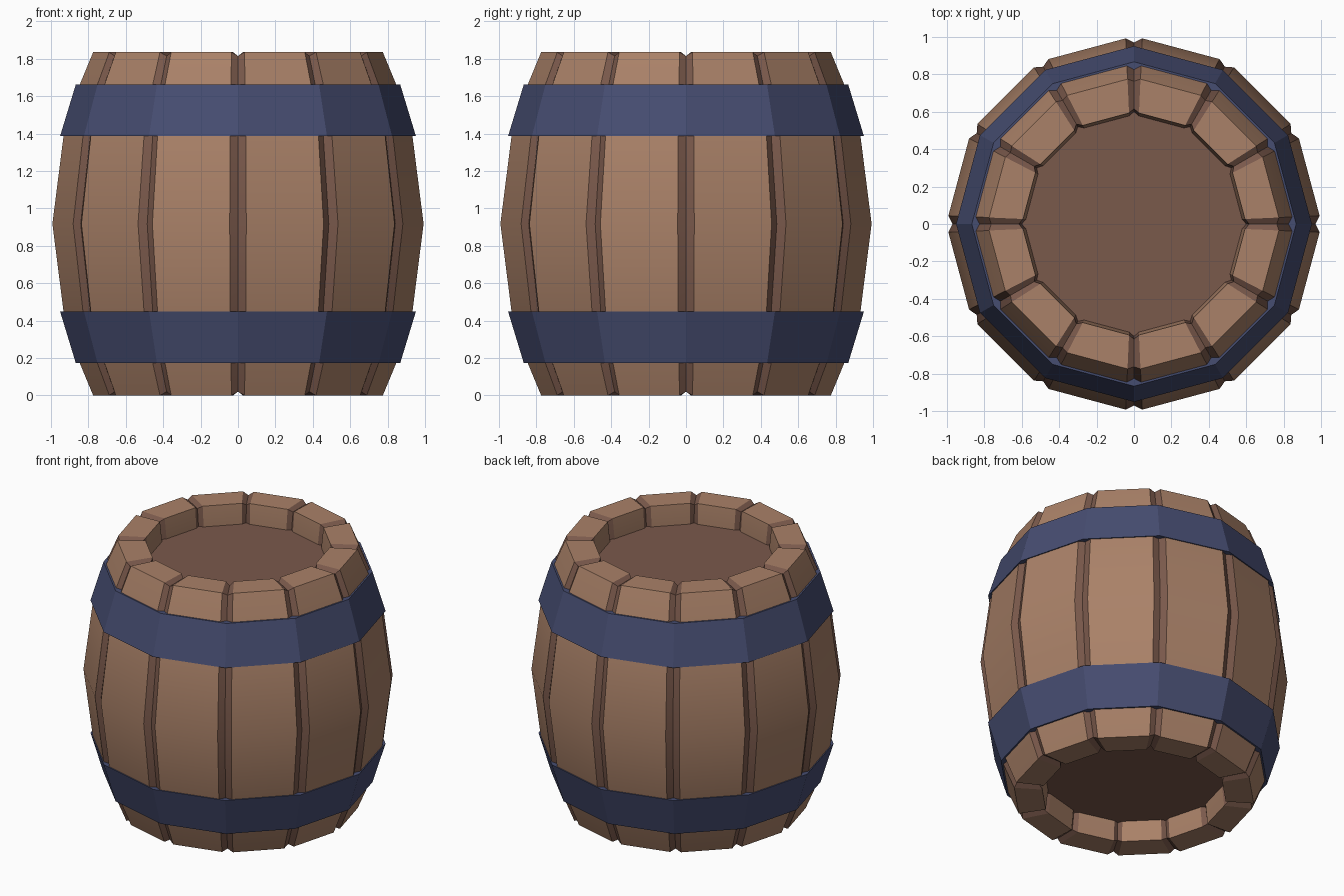
import bpy, bmesh, math
from mathutils import Matrix

if "Cube" in bpy.data.objects:
    bpy.data.objects.remove(bpy.data.objects["Cube"])

N = 12                       # staves around the barrel
STEP = 2 * math.pi / N
T = math.tan(STEP / 2)
H = 1.835

def material(name, rgb):
    m = bpy.data.materials.new(name)
    m.diffuse_color = (*rgb, 1)
    m.use_nodes = True
    m.node_tree.nodes["Principled BSDF"].inputs["Base Color"].default_value = m.diffuse_color
    return m

wood = material("stave wood", (0.40, 0.22, 0.138))
dark = material("dark wood", (0.195, 0.10, 0.071))
iron = material("blue iron", (0.062, 0.074, 0.165))

def finish(name, bm, mats, smooth=None):
    bmesh.ops.recalc_face_normals(bm, faces=bm.faces[:])
    me = bpy.data.meshes.new(name)
    bm.to_mesh(me)
    bm.free()
    ob = bpy.data.objects.new(name, me)
    bpy.context.collection.objects.link(ob)
    for m in mats:
        me.materials.append(m)
    if smooth:
        bpy.ops.object.select_all(action='DESELECT')
        ob.select_set(True)
        bpy.context.view_layer.objects.active = ob
        bpy.ops.object.shade_smooth_by_angle(angle=math.radians(smooth))
    return ob

def mirrored(half):
    """Closed (radius, z) profile, from its lower half."""
    return half + [(r, H - z) for r, z in reversed(half) if abs(z - H / 2) > 1e-4]

# Stave section: face outline, and the sunken outline where staves meet
face = mirrored([(0.60, H / 2), (0.565, 0.14), (0.58, 0), (0.757, 0),
                 (0.828, 0.175), (0.912, 0.45)])
face.insert(6, (0.97, H / 2))
groove = mirrored([(0.615, H / 2), (0.58, 0.14), (0.595, 0.02), (0.737, 0.02),
                   (0.80, 0.18), (0.881, 0.45)])
groove.insert(6, (0.938, H / 2))

# Staves: light faces with dark bevelled sides
for i in range(N):
    bm = bmesh.new()
    rows = [[bm.verts.new((r, r * T * k, z)) for r, z in outline]
            for outline, k in ((groove, -1), (face, -0.823), (face, 0.823), (groove, 1))]
    n = len(face)
    for s in range(3):
        for j in range(n):
            k = (j + 1) % n
            f = bm.faces.new((rows[s][j], rows[s][k], rows[s + 1][k], rows[s + 1][j]))
            f.material_index = 0 if s == 1 else 1
    bm.transform(Matrix.Rotation((i + 0.5) * STEP, 4, 'Z'))
    finish(f"stave_{i + 1}", bm, [wood, dark], 25)

def ring(name, outline, mat):
    """Twelve-sided ring with corners over the grooves."""
    bm = bmesh.new()
    cols = [[bm.verts.new((r * math.cos(i * STEP), r * math.sin(i * STEP), z))
             for r, z in outline] for i in range(N)]
    n = len(outline)
    for i in range(N):
        a, b = cols[i], cols[(i + 1) % N]
        for j in range(n):
            k = (j + 1) % n
            bm.faces.new((a[j], b[j], b[k], a[k]))
    finish(name, bm, [mat])

# Hoops
hoop = [(0.867, 0.172), (0.951, 0.448), (0.90, 0.448), (0.82, 0.172)]
ring("lower_hoop", hoop, iron)
ring("upper_hoop", [(r, H - z) for r, z in hoop], iron)

# Barrel heads, recessed at both ends
for name, z in (("bottom_head", 0.155), ("top_head", H - 0.155)):
    bm = bmesh.new()
    bmesh.ops.create_cone(bm, cap_ends=True, segments=N, radius1=0.62, radius2=0.62,
                          depth=0.03, matrix=Matrix.Translation((0, 0, z)))
    finish(name, bm, [dark])
